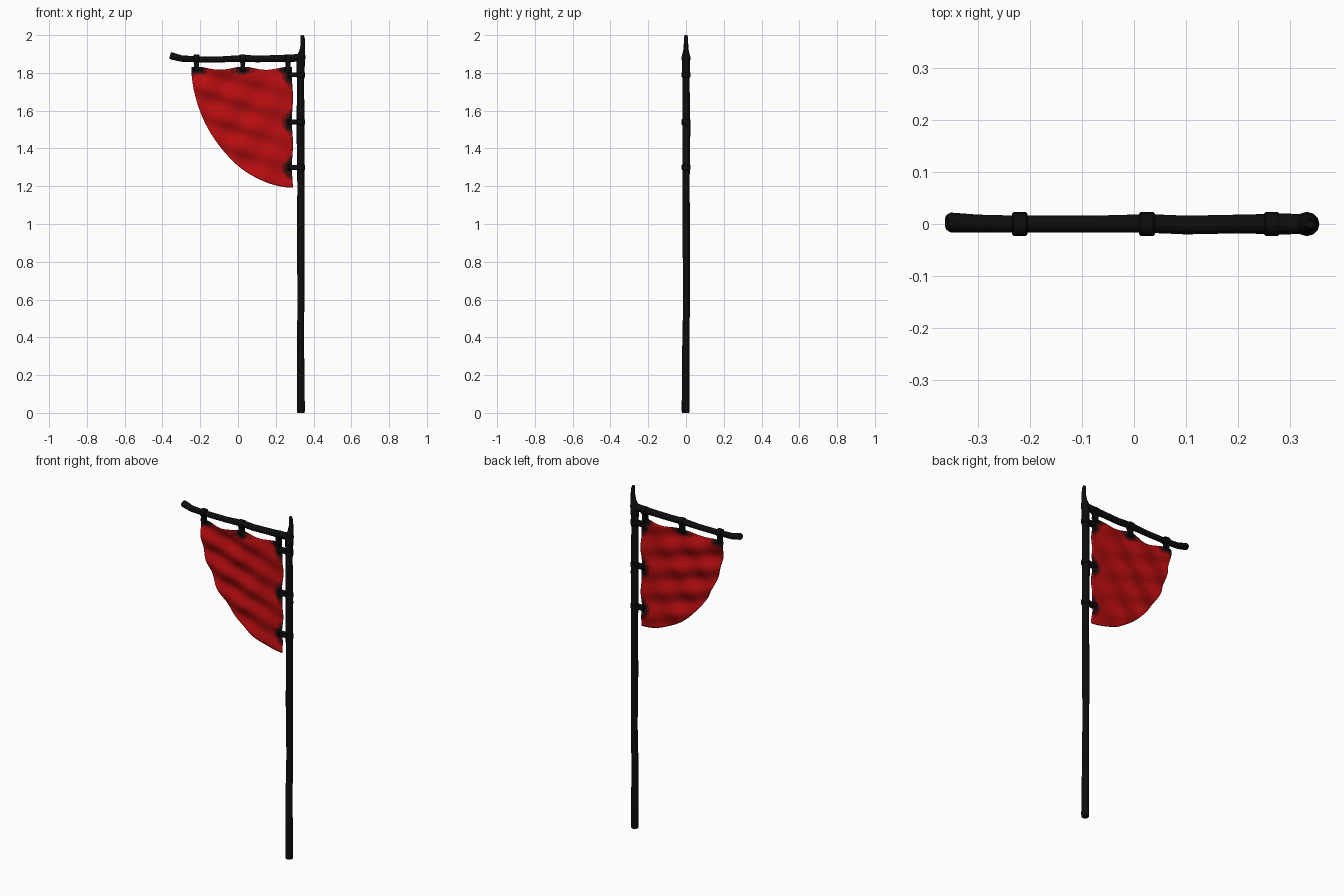
import bpy, bmesh, math
from mathutils import Vector, Matrix

cube = bpy.data.objects.get("Cube")
if cube:
    bpy.data.objects.remove(cube)


def material(name, r, g, b):
    m = bpy.data.materials.new(name)
    m.use_nodes = True
    m.diffuse_color = (r, g, b, 1)
    bsdf = m.node_tree.nodes["Principled BSDF"]
    bsdf.inputs["Base Color"].default_value = (r, g, b, 1)
    bsdf.inputs["Roughness"].default_value = 0.9
    return m


BLACK = material("charred black", 0.004, 0.004, 0.004)
RED = material("cloth red", 0.47, 0.004, 0.005)
MID = material("stained red", 0.2, 0.004, 0.005)
DARK = material("dark stain", 0.04, 0.004, 0.004)


def finish(obj, angle=40):
    bpy.ops.object.select_all(action="DESELECT")
    obj.select_set(True)
    bpy.context.view_layer.objects.active = obj
    if obj.type == "CURVE":
        bpy.ops.object.convert(target="MESH")
    bpy.ops.object.shade_smooth_by_angle(angle=math.radians(angle))


def mesh_object(name, bm, mats):
    me = bpy.data.meshes.new(name)
    bm.to_mesh(me)
    bm.free()
    for m in mats:
        me.materials.append(m)
    obj = bpy.data.objects.new(name, me)
    bpy.context.collection.objects.link(obj)
    return obj


def rod(name, points):
    """Uneven round stick through (x, y, z, radius) points."""
    cu = bpy.data.curves.new(name, "CURVE")
    cu.dimensions = "3D"
    cu.bevel_depth = 1
    cu.bevel_resolution = 4
    cu.use_fill_caps = True
    sp = cu.splines.new("POLY")
    sp.points.add(len(points) - 1)
    for p, (x, y, z, r) in zip(sp.points, points):
        p.co = (x, y, z, 1)
        p.radius = r
    cu.materials.append(BLACK)
    obj = bpy.data.objects.new(name, cu)
    bpy.context.collection.objects.link(obj)
    finish(obj)


# Upright pole with a bent, thinner tip
rod("pole", [
    (0.333, -0.002, 0, 0.019), (0.333, -0.002, 0.01, 0.021),
    (0.331, -0.001, 0.35, 0.019), (0.333, 0.003, 0.6, 0.018),
    (0.332, 0.002, 0.9, 0.02), (0.333, 0, 1.2, 0.019),
    (0.331, 0.002, 1.5, 0.021), (0.331, 0, 1.75, 0.019),
    (0.332, 0, 1.85, 0.022), (0.334, 0, 1.885, 0.023),
    (0.34, 0, 1.915, 0.015), (0.344, 0, 1.95, 0.012),
    (0.342, 0, 1.985, 0.011), (0.339, 0, 2, 0.008)])

# Cross arm
rod("cross_arm", [
    (-0.36, 0.003, 1.892, 0.015), (-0.353, 0.003, 1.89, 0.019),
    (-0.3, 0.001, 1.876, 0.017), (-0.22, 0, 1.872, 0.016),
    (-0.08, 0, 1.872, 0.016), (0.03, 0.001, 1.877, 0.018),
    (0.1, -0.002, 1.874, 0.018), (0.2, 0, 1.876, 0.018),
    (0.29, 0, 1.878, 0.02), (0.335, 0, 1.882, 0.019)])

# Straps: a ring round the wood plus a tab gripping the cloth
TOP_X = (-0.22, 0.025, 0.265)
SIDE_Z = (1.79, 1.54, 1.3)


def strap(name, centre, axis, reach):
    """axis is the ring's direction, reach the vector towards the cloth."""
    bm = bmesh.new()
    turn = Vector((0, 0, 1)).rotation_difference(Vector(axis)).to_matrix().to_4x4()
    bmesh.ops.create_cone(bm, cap_ends=True, segments=14, radius1=0.023, radius2=0.023,
                          depth=0.03, matrix=Matrix.Translation(centre) @ turn)
    reach = Vector(reach)
    size = Vector([abs(r) + (0.026 if i != 1 else 0.028) * (r == 0)
                   for i, r in enumerate(reach)])
    bmesh.ops.create_cube(bm, size=1, matrix=Matrix.Translation(Vector(centre) + reach / 2)
                          @ Matrix.Diagonal(size).to_4x4())
    obj = mesh_object(name, bm, [BLACK])
    bev = obj.modifiers.new("soft edges", "BEVEL")
    bev.width = 0.003
    finish(obj)


for i, x in enumerate(TOP_X):
    strap(f"top_strap_{i + 1}", (x, 0, 1.875), (1, 0, 0), (0, 0, -0.065))
for i, z in enumerate(SIDE_Z):
    strap(f"side_strap_{i + 1}", (0.332, 0, z), (0, 0, 1), (-0.067, 0, 0))

# Rippled quarter-round cloth
RIGHT, TOP, WIDE, TALL = 0.285, 1.832, 0.532, 0.64
COLS, ROWS, POWER = 64, 60, 1.86


def cloth_point(i, j):
    u = math.sin(i / COLS * math.pi / 2)
    v = j / ROWS
    x = RIGHT - WIDE * u
    drop = TALL * max(0, 1 - u ** POWER) ** (1 / POWER)
    # Left side keeps a short straight hem below the first strap
    drop = max(drop, 0.03)
    sag = 0.016 * math.sin((x - 0.025) / 0.245 * math.pi) ** 2 * (1 - v)
    z = TOP - sag - (drop - sag) * v
    x += 0.006 * math.sin((z - 1.3) / 0.245 * math.pi) ** 2 * (1 - u)
    loose = 0.35 + 0.65 * min(1, u * 2)
    y = loose * (0.008 * math.sin(48 * z + 14 * x) + 0.005 * math.sin(21 * z - 30 * x + 1))
    return x, y, z


stains = [(x, TOP, 1.25, 0.9) for x in TOP_X] + [(0.285, z, 0.9, 1.2) for z in SIDE_Z]


def stain_level(c):
    """Material slot from the distance to the nearest strap."""
    d = min(math.hypot((c.x - x) / sx, (c.z - z) / sz) for x, z, sx, sz in stains)
    d += 0.005 * math.sin(90 * c.x + 50 * c.z) + 0.003 * math.sin(170 * c.z)
    return 3 if d < 0.029 else 2 if d < 0.04 else 1 if d < 0.054 else 0


bm = bmesh.new()
grid = [[bm.verts.new(cloth_point(i, j)) for j in range(ROWS + 1)] for i in range(COLS + 1)]
for i in range(COLS):
    for j in range(ROWS):
        f = bm.faces.new((grid[i][j], grid[i + 1][j], grid[i + 1][j + 1], grid[i][j + 1]))
        f.material_index = stain_level(f.calc_center_median())
bmesh.ops.recalc_face_normals(bm, faces=bm.faces)
cloth = mesh_object("cloth", bm, [RED, MID, DARK, BLACK])
thick = cloth.modifiers.new("thickness", "SOLIDIFY")
thick.thickness = 0.004
thick.offset = 0
finish(cloth)
